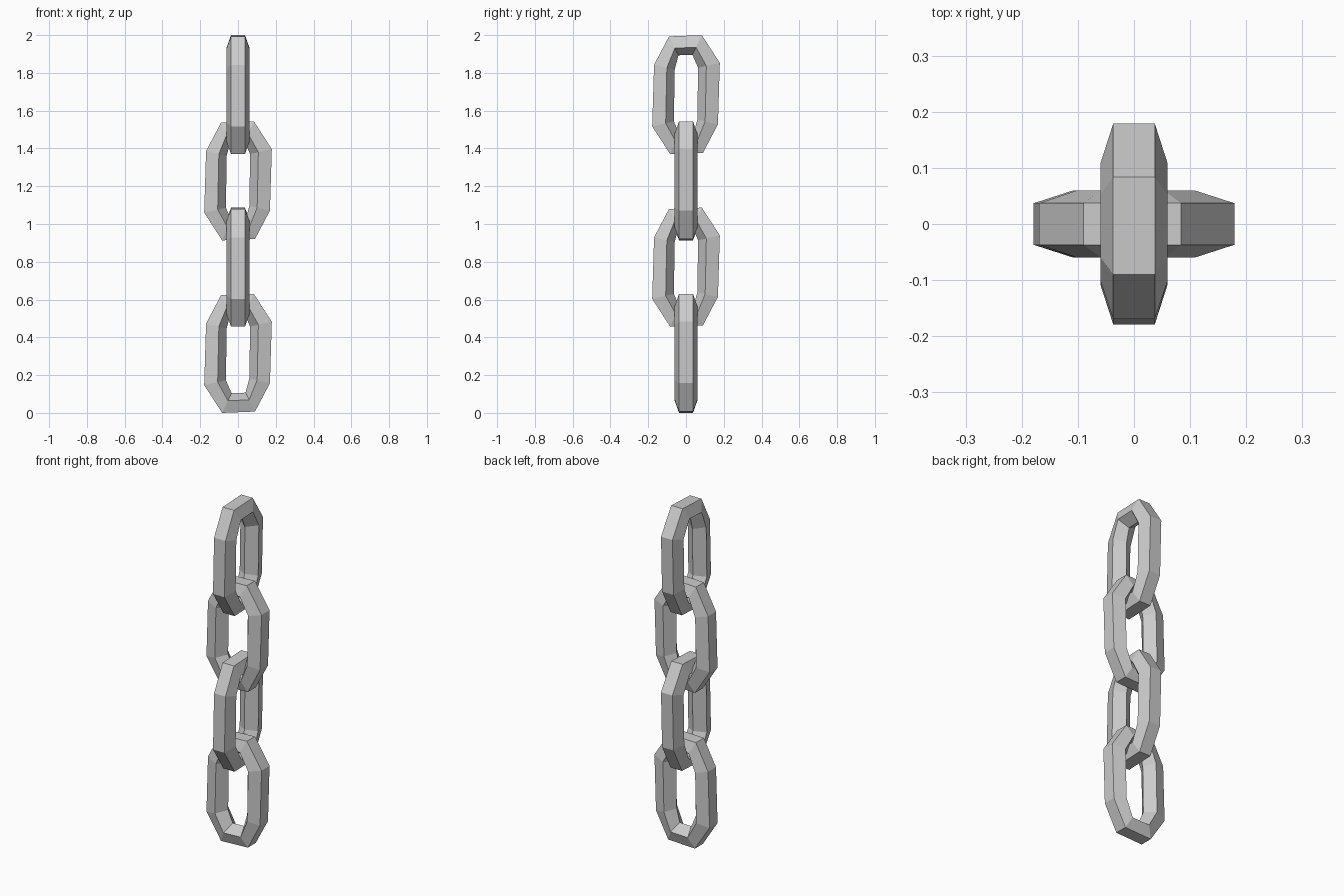
import bpy
import math
from mathutils import Vector

if "Cube" in bpy.data.objects:
    bpy.data.objects.remove(bpy.data.objects["Cube"])

# Half of the eight link corners (outer and inner outline, u/z); the rest by point symmetry
OUTER = [(0.090, -0.308), (0.169, -0.158), (0.179, 0.168), (0.084, 0.315)]
INNER = [(0.040, -0.208), (0.060, -0.132), (0.064, 0.142), (0.034, 0.211)]
OUTER += [(-u, -z) for u, z in OUTER]
INNER += [(-u, -z) for u, z in INNER]

# Pentagonal bar section: (fraction from outer to inner outline, side offset)
SECTION = [(0.0, 0.037), (0.62, 0.06), (1.0, 0.0), (0.62, -0.06), (0.0, -0.037)]


def link_mesh():
    verts, faces = [], []
    n, m = len(OUTER), len(SECTION)
    for o, i in zip(OUTER, INNER):
        for f, side in SECTION:
            p = Vector(o).lerp(Vector(i), f)
            verts.append((p.x, side, p.y))
    for a in range(n):
        b = (a + 1) % n
        for s in range(m):
            t = (s + 1) % m
            faces.append((a * m + s, a * m + t, b * m + t, b * m + s))
    mesh = bpy.data.meshes.new("chain_link")
    mesh.from_pydata(verts, [], faces)
    # Make the normals point outward
    import bmesh
    bm = bmesh.new()
    bm.from_mesh(mesh)
    bmesh.ops.recalc_face_normals(bm, faces=bm.faces)
    bm.to_mesh(mesh)
    bm.free()
    return mesh


# Four links, each a quarter turn from the one below
mesh = link_mesh()
for k in range(4):
    link = bpy.data.objects.new(f"chain_link_{k + 1}", mesh)
    link.location.z = 0.315 + k * (1.37 / 3)
    link.rotation_euler.z = math.pi / 2 * (k % 2)
    bpy.context.collection.objects.link(link)
